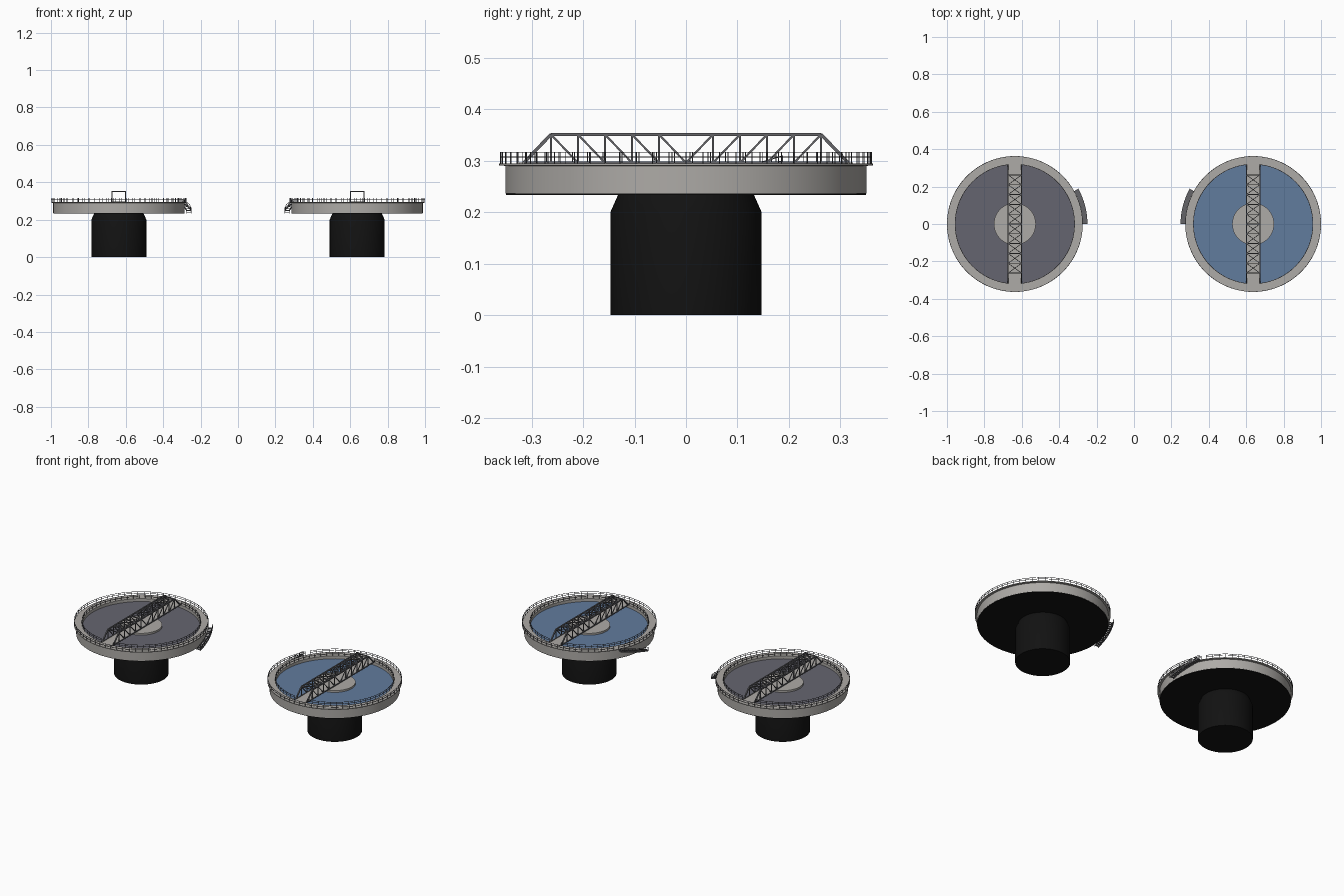
import bpy, bmesh, math
from mathutils import Vector, Matrix

if "Cube" in bpy.data.objects:
    bpy.data.objects.remove(bpy.data.objects["Cube"])

def mat(name, c):
    m = bpy.data.materials.new(name)
    m.diffuse_color = (*c, 1)
    m.use_nodes = True
    m.node_tree.nodes["Principled BSDF"].inputs["Base Color"].default_value = m.diffuse_color
    return m

CONCRETE = mat("pale concrete", (0.42, 0.405, 0.385))
BLACK = mat("black base", (0.006, 0.006, 0.006))
BLUE = mat("blue water", (0.12, 0.20, 0.34))
SLUDGE = mat("grey sludge", (0.13, 0.13, 0.16))
STEEL = mat("grey steel", (0.13, 0.13, 0.14))
RAIL = mat("dark railing", (0.07, 0.07, 0.08))

def finish(name, bm, material, loc, mirror=False, smooth=False):
    if mirror:
        bmesh.ops.scale(bm, vec=(-1, 1, 1), verts=bm.verts)
    bmesh.ops.recalc_face_normals(bm, faces=bm.faces)
    me = bpy.data.meshes.new(name)
    bm.to_mesh(me)
    bm.free()
    me.materials.append(material)
    ob = bpy.data.objects.new(name, me)
    ob.location = loc
    bpy.context.collection.objects.link(ob)
    if smooth:
        bpy.ops.object.select_all(action='DESELECT')
        ob.select_set(True)
        bpy.context.view_layer.objects.active = ob
        bpy.ops.object.shade_smooth_by_angle(angle=math.radians(30))
    return ob

def polar(r, a, z):
    return Vector((r * math.cos(a), r * math.sin(a), z))

def lathe(bm, profile, n=96):
    """Spin a closed profile of (r, z) points round z."""
    rings = [[bm.verts.new(polar(r, 2 * math.pi * i / n, z)) for r, z in profile] for i in range(n)]
    k = len(profile)
    for i in range(n):
        a, b = rings[i], rings[(i + 1) % n]
        for j in range(k):
            bm.faces.new((a[j], b[j], b[(j + 1) % k], a[(j + 1) % k]))

def drum(bm, profile, n=96):
    """Solid of revolution with flat caps."""
    rings = [[bm.verts.new(polar(r, 2 * math.pi * i / n, z)) for i in range(n)] for r, z in profile]
    for a, b in zip(rings, rings[1:]):
        for i in range(n):
            bm.faces.new((a[i], a[(i + 1) % n], b[(i + 1) % n], b[i]))
    bm.faces.new(rings[0])
    bm.faces.new(rings[-1])

def beam(bm, p, q, w, h=None):
    """Box bar from p to q."""
    p, q = Vector(p), Vector(q)
    d = q - p
    rot = d.to_track_quat('Z', 'Y').to_matrix().to_4x4()
    m = Matrix.Translation((p + q) / 2) @ rot @ Matrix.Diagonal((w, h or w, d.length, 1))
    bmesh.ops.create_cube(bm, size=1, matrix=m)

def arc_bar(bm, r0, r1, a0, a1, z0, z1, t, n):
    """Curved bar of rectangular section, climbing from z0 to z1."""
    secs = []
    for i in range(n + 1):
        f = i / n
        a, z = a0 + (a1 - a0) * f, z0 + (z1 - z0) * f
        secs.append([bm.verts.new(polar(r, a, z + dz)) for r, dz in ((r0, 0), (r1, 0), (r1, t), (r0, t))])
    for a, b in zip(secs, secs[1:]):
        for j in range(4):
            bm.faces.new((a[j], b[j], b[(j + 1) % 4], a[(j + 1) % 4]))
    bm.faces.new(secs[0])
    bm.faces.new(secs[-1])

DECK, T = 0.295, 0.0018
RISE = math.radians(29)

def railing(bm, r, a0, a1, posts):
    for z in (DECK + 0.011, DECK + 0.0205):
        arc_bar(bm, r - T / 2, r + T / 2, a0, a1, z, z, T, posts * 2)
    for i in range(posts + 1):
        a = a0 + (a1 - a0) * i / posts
        beam(bm, polar(r, a, DECK - 0.002), polar(r, a, DECK + 0.022), T)

def clarifier(side, x, liquid, mirror):
    loc = (x, 0, 0)
    # base column with bevelled shoulder, and dark floor
    bm = bmesh.new()
    drum(bm, [(0.147, 0), (0.147, 0.2), (0.131, 0.236)], 64)
    drum(bm, [(0.350, 0.2335), (0.350, 0.24)])
    finish(side + "_base", bm, BLACK, loc, mirror, True)
    # tank wall with overhanging walkway lip
    bm = bmesh.new()
    lathe(bm, [(0.318, 0.236), (0.351, 0.236), (0.351, 0.290), (0.363, 0.291),
               (0.363, DECK), (0.318, DECK)])
    finish(side + "_tank_wall", bm, CONCRETE, loc, mirror, True)
    # liquid
    bm = bmesh.new()
    drum(bm, [(0.3185, 0.262), (0.3185, 0.278)])
    finish(side + "_liquid", bm, liquid, loc, mirror, True)
    # centre well
    bm = bmesh.new()
    drum(bm, [(0.112, 0.262), (0.112, 0.289)], 64)
    finish(side + "_centre_well", bm, CONCRETE, loc, mirror, True)
    # outer railing, open at the stair head; inner railings, open at the bridge
    bm = bmesh.new()
    railing(bm, 0.361, RISE + 0.08, RISE + 2 * math.pi, 64)
    g = 0.13
    for c in (0, math.pi):
        railing(bm, 0.320, c - math.pi / 2 + g, c + math.pi / 2 - g, 28)
    finish(side + "_railings", bm, RAIL, loc, mirror)
    # bridge deck
    bm = bmesh.new()
    beam(bm, (0, -0.325, 0.2945), (0, 0.325, 0.2945), 0.066, 0.005)
    finish(side + "_bridge_deck", bm, CONCRETE, loc, mirror)
    # bridge truss
    bm = bmesh.new()
    s, w, top, low, hx = 0.0525, 0.0055, 0.351, 0.296, 0.036
    for sx in (-hx, hx):
        beam(bm, (sx, -5 * s, top), (sx, 5 * s, top), w + 0.001)
        beam(bm, (sx, -6 * s, low), (sx, 6 * s, low), w)
        for sy in (-1, 1):
            beam(bm, (sx, sy * 6 * s, low), (sx, sy * 5 * s, top), w + 0.001)
            for k in range(1, 6):
                beam(bm, (sx, sy * k * s, low), (sx, sy * k * s, top), w * 0.8)
                beam(bm, (sx, sy * k * s, top), (sx, sy * (k - 1) * s, low), w * 0.7)
    for k in range(-5, 6):
        beam(bm, (-hx, k * s, top), (hx, k * s, top), w * 0.8)
        if k < 5:
            for d in (-hx, hx):
                beam(bm, (-d, k * s, top), (d, (k + 1) * s, top), w * 0.6)
    finish(side + "_bridge_truss", bm, STEEL, loc, mirror)
    # curved stair: stringers, treads, handrails
    bm = bmesh.new()
    z0, z1, ri, ro = 0.236, 0.288, 0.364, 0.387
    for r in (ri, ro):
        arc_bar(bm, r - 0.001, r + 0.001, 0, RISE, z0 - 0.002, z1 - 0.002, 0.009, 16)
    n = 14
    for i in range(n):
        z = z0 + (z1 - z0) * (i + 0.8) / n
        arc_bar(bm, ri, ro, RISE * i / n, RISE * (i + 1) / n, z, z, 0.0015, 1)
    finish(side + "_stair", bm, STEEL, loc, mirror)
    bm = bmesh.new()
    for h in (0.011, 0.0205):
        arc_bar(bm, ro - T / 2, ro + T / 2, 0, RISE, z0 + h, z1 + h, T, 16)
    for i in range(9):
        f = i / 8
        z = z0 + (z1 - z0) * f
        beam(bm, polar(ro, RISE * f, z), polar(ro, RISE * f, z + 0.022), T)
    finish(side + "_stair_handrail", bm, RAIL, loc, mirror)

clarifier("left", -0.637, SLUDGE, False)
clarifier("right", 0.637, BLUE, True)
